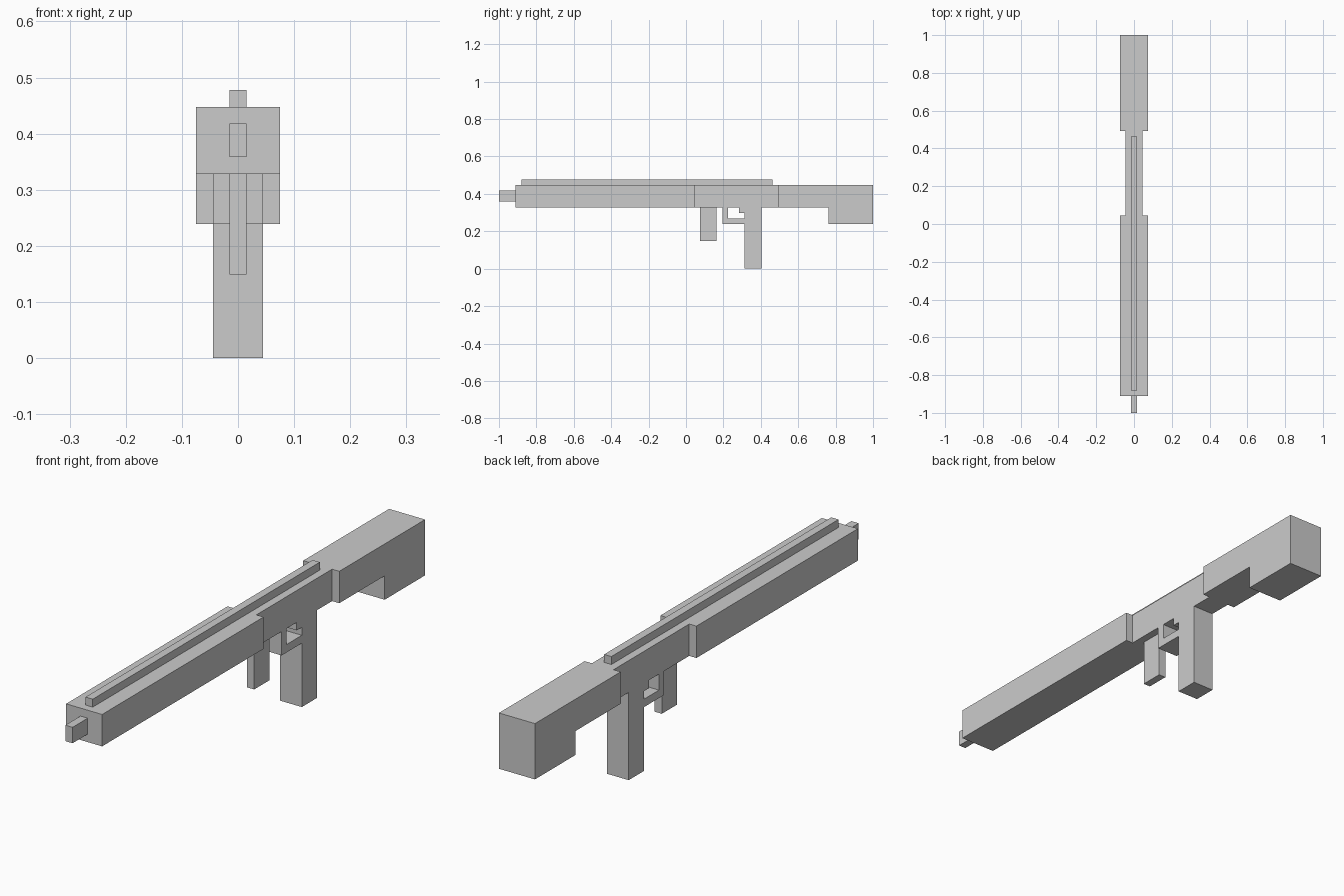
import bpy
from math import pi

if "Cube" in bpy.data.objects:
    bpy.data.objects.remove(bpy.data.objects["Cube"])

U = 2 / 67  # one block of the grid the model is built on


def slab(name, width, *loops):
    """Side profile(s) in blocks (y from the muzzle, z), extruded across x; extra loops are holes."""
    curve = bpy.data.curves.new(name, 'CURVE')
    curve.dimensions = '2D'
    curve.fill_mode = 'BOTH'
    curve.extrude = width * U / 2
    for loop in loops:
        spline = curve.splines.new('POLY')
        spline.points.add(len(loop) - 1)
        for point, (y, z) in zip(spline.points, loop):
            point.co = (y * U - 1, z * U, 0, 1)
        spline.use_cyclic_u = True
        spline.use_smooth = False
    obj = bpy.data.objects.new(name, curve)
    bpy.context.collection.objects.link(obj)
    obj.rotation_euler = (pi / 2, 0, pi / 2)
    # Turn the profile into a plain flat-shaded mesh
    bpy.ops.object.select_all(action='DESELECT')
    obj.select_set(True)
    bpy.context.view_layer.objects.active = obj
    bpy.ops.object.convert(target='MESH')
    bpy.ops.object.transform_apply(location=False, rotation=True, scale=False)
    bpy.ops.object.shade_flat()
    return bpy.context.object


def rect(y0, y1, z0, z1):
    return [(y0, z0), (y1, z0), (y1, z1), (y0, z1)]


# Front end
slab("muzzle", 1, rect(0, 3, 12, 14))
slab("fore_body", 5, rect(3, 35, 11, 15))
slab("top_rail", 1, rect(4, 49, 15, 16))

# Receiver, trigger guard and rear grip in one profile, with the trigger notching the hole
slab("receiver", 3,
     [(35, 11), (40, 11), (40, 8), (44, 8), (44, 0), (47, 0),
      (47, 11), (50, 11), (50, 15), (35, 15)],
     [(41, 9), (44, 9), (44, 10), (43, 10), (43, 11), (41, 11)])
slab("front_grip", 1, rect(36, 39, 5, 11))

# Shoulder stock with deeper butt
slab("stock", 5, [(50, 11), (59, 11), (59, 8), (67, 8), (67, 15), (50, 15)])
